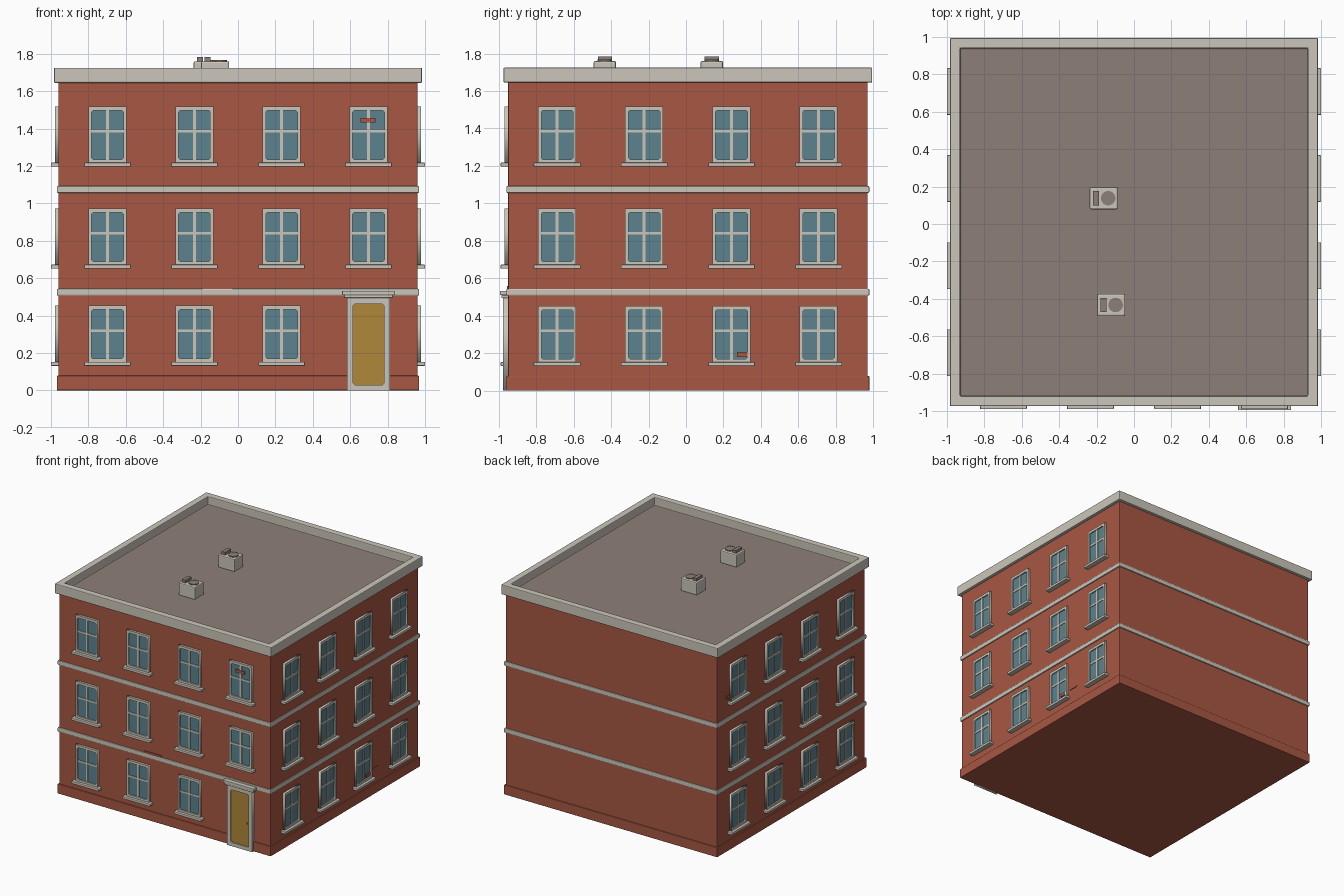
import bpy, bmesh
from math import radians, pi
from mathutils import Matrix, Vector

cube = bpy.data.objects.get("Cube")
if cube:
    bpy.data.objects.remove(cube, do_unlink=True)


def material(name, rgb):
    m = bpy.data.materials.new(name)
    m.use_nodes = True
    m.diffuse_color = (*rgb, 1)
    m.node_tree.nodes["Principled BSDF"].inputs["Base Color"].default_value = (*rgb, 1)
    return m


BRICK = material("brick red", (0.39, 0.095, 0.056))
TRIM = material("pale stone", (0.60, 0.565, 0.495))
ROOF = material("roof brown", (0.27, 0.212, 0.185))
GLASS = material("window blue", (0.107, 0.225, 0.27))
DOOR = material("door ochre", (0.44, 0.245, 0.042))

CY = 0.01        # the building sits slightly back because the door hood projects
WALL = 0.96      # half width of the walls


def place(name, mesh, matrix=Matrix(), bevel=0):
    ob = bpy.data.objects.new(name, mesh)
    bpy.context.collection.objects.link(ob)
    ob.matrix_world = matrix
    if bevel:
        mod = ob.modifiers.new("Bevel", 'BEVEL')
        mod.width, mod.segments, mod.limit_method = bevel, 2, 'ANGLE'


def add_box(bm, x, y, z):
    size = Vector((x[1] - x[0], y[1] - y[0], z[1] - z[0]))
    mid = Vector((sum(x), sum(y), sum(z))) / 2
    bmesh.ops.create_cube(bm, size=1, matrix=Matrix.Translation(mid) @ Matrix.Diagonal(size).to_4x4())


def finish(name, bm, *mats):
    mesh = bpy.data.meshes.new(name)
    bm.to_mesh(mesh)
    bm.free()
    for m in mats:
        mesh.materials.append(m)
    return mesh


def boxes(name, mat, *ranges):
    bm = bmesh.new()
    for r in ranges:
        add_box(bm, *r)
    return finish(name, bm, mat)


def block(name, mat, half, z, bevel):
    mesh = boxes(name, mat, ((-half, half), (CY - half, CY + half), z))
    place(name, mesh, bevel=bevel)


def surround(name, w, z0, z1, side, low, high, depth, round_):
    """Upright frame with a rounded opening, its back on y = 0 and its face on y = -depth."""
    cu = bpy.data.curves.new(name, 'CURVE')
    cu.dimensions, cu.fill_mode, cu.extrude = '2D', 'BOTH', depth / 2

    def loop(points):
        sp = cu.splines.new('POLY')
        sp.points.add(len(points) - 1)
        for p, co in zip(sp.points, points):
            p.co = (*co, 0, 1)
        sp.use_cyclic_u = True

    h, a, b = w / 2, z0 + low, z1 - high
    loop([(-h, z0), (h, z0), (h, z1), (-h, z1)])
    i, r = h - side, round_
    loop([(-i + r, a), (i - r, a), (i, a + r), (i, b - r),
          (i - r, b), (-i + r, b), (-i, b - r), (-i, a + r)])
    ob = bpy.data.objects.new(name, cu)
    bpy.context.collection.objects.link(ob)
    graph = bpy.context.evaluated_depsgraph_get()
    mesh = bpy.data.meshes.new_from_object(ob.evaluated_get(graph))
    bpy.data.objects.remove(ob, do_unlink=True)
    mesh.transform(Matrix.Translation((0, -depth / 2, 0)) @ Matrix.Rotation(pi / 2, 4, 'X'))
    mesh.materials.clear()
    mesh.materials.append(TRIM)
    return mesh


# Brick body, plinth and floor bands
block("brick_walls", BRICK, WALL, (0.0, 1.65), 0.005)
block("plinth", BRICK, 0.969, (0.0, 0.079), 0.004)
block("lower_band", TRIM, 0.969, (0.507, 0.544), 0.006)
block("upper_band", TRIM, 0.969, (1.056, 1.093), 0.006)

# Parapet with the sunken roof
bm = bmesh.new()
add_box(bm, (-0.984, 0.984), (CY - 0.984, CY + 0.984), (1.645, 1.725))
top = max(bm.faces, key=lambda f: f.calc_center_median().z)
bmesh.ops.inset_region(bm, faces=[top], thickness=0.077)
deck = bmesh.ops.extrude_discrete_faces(bm, faces=[top])["faces"][0]
bmesh.ops.translate(bm, verts=deck.verts[:], vec=(0, 0, -0.065))
deck.material_index = 1
place("parapet_and_roof", finish("parapet_and_roof", bm, TRIM, ROOF), bevel=0.006)

# Window parts, shared by every window: origin at the top of the sill, facing -y
H = 0.3
frame = surround("window_frame", 0.203, 0, H, 0.017, 0.017, 0.021, 0.019, 0.008)
glass = boxes("window_glass", GLASS, ((-0.094, 0.094), (-0.009, 0.005), (0.008, H - 0.008)))
bars = boxes("window_bars", TRIM,
             ((-0.008, 0.008), (-0.015, 0), (0.01, H - 0.01)),
             ((-0.09, 0.09), (-0.014, 0), (0.16, 0.174)))
sill = boxes("window_sill", TRIM, ((-0.125, 0.125), (-0.04, 0.005), (-0.021, 0)))


def wall_matrix(angle):
    return (Matrix.Translation((0, CY, 0)) @ Matrix.Rotation(radians(angle), 4, 'Z')
            @ Matrix.Translation((0, -WALL, 0)))


WALLS = {"front": wall_matrix(0), "left": wall_matrix(90), "right": wall_matrix(-90)}
COLUMNS = [-0.698, -0.233, 0.233, 0.698]
for side, base in WALLS.items():
    for floor, z in enumerate((0.153, 0.673, 1.218)):
        for col, x in enumerate(COLUMNS):
            if side == "front" and floor == 0 and col == 3:
                continue                      # the door stands here
            at = base @ Matrix.Translation((x, 0, z))
            tag = f"_{side}_{floor}_{col}"
            place("window_frame" + tag, frame, at)
            place("window_glass" + tag, glass, at)
            place("window_bars" + tag, bars, at)
            place("window_sill" + tag, sill, at, 0.004)

# Door with its surround and hood
at = WALLS["front"] @ Matrix.Translation((0.698, 0, 0))
place("door_surround", surround("door_surround", 0.228, 0, 0.5, 0.031, 0.03, 0.037, 0.026, 0.01), at)
place("door", boxes("door", DOOR, ((-0.1, 0.1), (-0.016, 0.005), (0.02, 0.48))), at)
place("door_knob", boxes("door_knob", DOOR, ((0.058, 0.066), (-0.024, -0.01), (0.215, 0.225))), at)
hood = boxes("door_hood", TRIM,
             ((-0.141, 0.141), (-0.044, 0), (0.51, 0.533)),
             ((-0.13, 0.13), (-0.036, 0), (0.495, 0.51)))
place("door_hood", hood, at, 0.003)

# Stray bricks standing out of the walls
for side, x, z, w, h, out in (("front", 0.695, 1.445, 0.08, 0.025, 0.018),
                              ("front", -0.11, 0.55, 0.16, 0.018, 0.006),
                              ("left", 0.29, 0.193, 0.055, 0.026, 0.018),
                              ("left", 0.4, 0.208, 0.08, 0.008, 0.005),
                              ("right", -0.82, 1.26, 0.04, 0.025, 0.006)):
    mesh = boxes("loose_brick", BRICK, ((x - w / 2, x + w / 2), (-out, 0), (z - h / 2, z + h / 2)))
    place("loose_brick", mesh, WALLS[side])

# Two rooftop units, each with a vent and a round fan
for n, (x, y) in enumerate(((-0.162, 0.138), (-0.122, -0.433))):
    at = Matrix.Translation((x, y, 1.655))
    unit = boxes("roof_unit", TRIM, ((-0.075, 0.075), (-0.06, 0.06), (0, 0.105)))
    place(f"roof_unit_{n}", unit, at, 0.008)
    vent = boxes("roof_vent", ROOF, ((-0.057, -0.025), (-0.038, 0.038), (0.1, 0.128)))
    place(f"roof_vent_{n}", vent, at)
    bm = bmesh.new()
    bmesh.ops.create_cone(bm, cap_ends=True, segments=16, radius1=0.039, radius2=0.039, depth=0.016,
                          matrix=Matrix.Translation((0.024, 0, 0.104)))
    place(f"roof_fan_{n}", finish("roof_fan", bm, ROOF), at)
